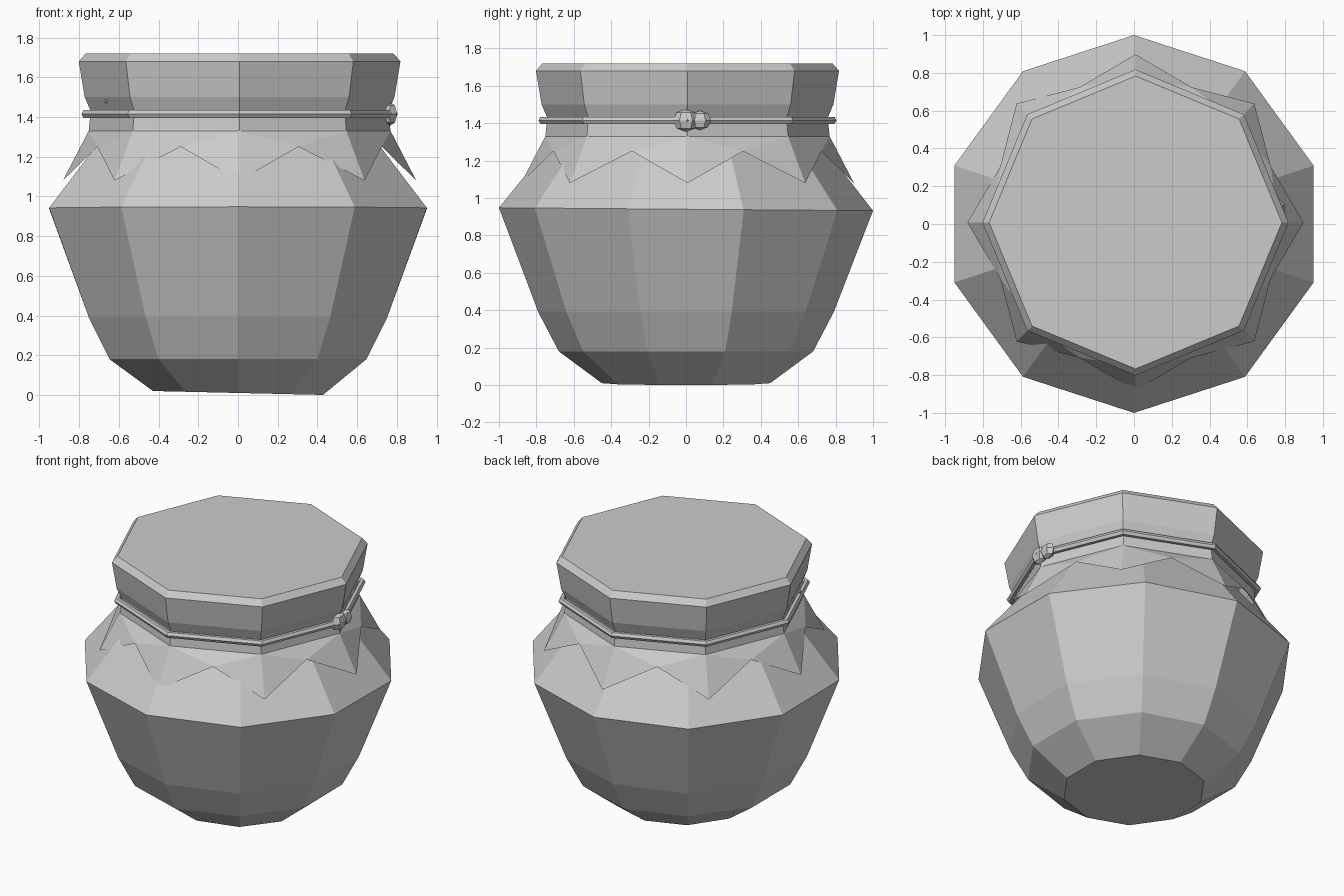
import bpy
import bmesh
from math import cos, sin, pi, tau
from mathutils import Vector

if "Cube" in bpy.data.objects:
    bpy.data.objects.remove(bpy.data.objects["Cube"])

GREY = (0.6, 0.6, 0.6, 1.0)
clay = bpy.data.materials.new("plain grey")
clay.use_nodes = True
clay.diffuse_color = GREY
clay.node_tree.nodes["Principled BSDF"].inputs["Base Color"].default_value = GREY


def finish(name, bm, recalc=True):
    if recalc:
        bmesh.ops.recalc_face_normals(bm, faces=bm.faces)
    mesh = bpy.data.meshes.new(name)
    bm.to_mesh(mesh)
    bm.free()
    mesh.materials.append(clay)
    obj = bpy.data.objects.new(name, mesh)
    bpy.context.collection.objects.link(obj)
    return obj


def ring(bm, sides, radius, z, centre=(0, 0)):
    """Ring of vertices with one corner pointing to the back."""
    return [bm.verts.new((centre[0] + radius * cos(pi / 2 + tau * i / sides),
                          centre[1] + radius * sin(pi / 2 + tau * i / sides), z))
            for i in range(sides)]


def bridge(bm, lower, upper):
    n = len(lower)
    for i in range(n):
        j = (i + 1) % n
        bm.faces.new((lower[i], lower[j], upper[j], upper[i]))


def lathe(name, sides, profile, centre=(0, 0), closed=False):
    bm = bmesh.new()
    rings = [ring(bm, sides, r, z, centre) for r, z in profile]
    for lower, upper in zip(rings, rings[1:]):
        bridge(bm, lower, upper)
    if closed:
        bridge(bm, rings[-1], rings[0])
    else:
        bm.faces.new(rings[0])
        bm.faces.new(rings[-1])
    return finish(name, bm)


# Ten-sided jar with a slightly uneven foot
jar = lathe("jar_body", 10, [(0.45, 0.01), (0.68, 0.18), (0.79, 0.39),
                             (1.0, 0.94), (0.69, 1.33), (0.62, 1.42)])
for v in jar.data.vertices:
    if v.co.z < 0.1:
        v.co.z -= 0.023 * v.co.x
    elif 0.8 < v.co.z < 1:
        v.co.z -= 0.008 * v.co.y

# Eight-sided cloth cover: bevelled top, walls pinched at the cord, zigzag hem
CENTRE = (0.008, 0.008)
bm = bmesh.new()
walls = [ring(bm, 8, r, z, CENTRE) for r, z in
         [(0.76, 1.33), (0.75, 1.43), (0.78, 1.5), (0.81, 1.68), (0.775, 1.72)]]
for lower, upper in zip(walls, walls[1:]):
    bridge(bm, lower, upper)
bm.faces.new(walls[-1])
tips = ring(bm, 8, 0.89, 1.08, CENTRE)
valleys = ring(bm, 16, 0.775, 1.25, CENTRE)[1::2]
for i in range(8):
    j = (i + 1) % 8
    a, b, v = walls[0][i], walls[0][j], valleys[i]
    bm.faces.new((tips[i], v, a))
    bm.faces.new((a, v, b))
    bm.faces.new((v, tips[j], b))
bmesh.ops.delete(bm, geom=[v for v in bm.verts if not v.link_faces], context='VERTS')
finish("cloth_cover", bm, False)

# Cord tied around the pinch
cord = [(0.775 + 0.022 * cos(tau * k / 6), 1.415 + 0.022 * sin(tau * k / 6))
        for k in range(6)]
lathe("cord", 8, cord, CENTRE, closed=True)


def lump(name, position, size):
    bm = bmesh.new()
    bmesh.ops.create_uvsphere(bm, u_segments=6, v_segments=4, radius=1)
    bmesh.ops.scale(bm, vec=Vector(size), verts=bm.verts)
    bmesh.ops.translate(bm, vec=Vector(position), verts=bm.verts)
    return finish(name, bm)


# Knot of two lumps on the left side, and a small cord end
lump("knot_front", (0.765, 0.0, 1.415), (0.042, 0.07, 0.06))
lump("knot_back", (0.765, 0.075, 1.415), (0.036, 0.06, 0.052))
lump("cord_end", (-0.665, -0.29, 1.48), (0.012, 0.012, 0.012))
